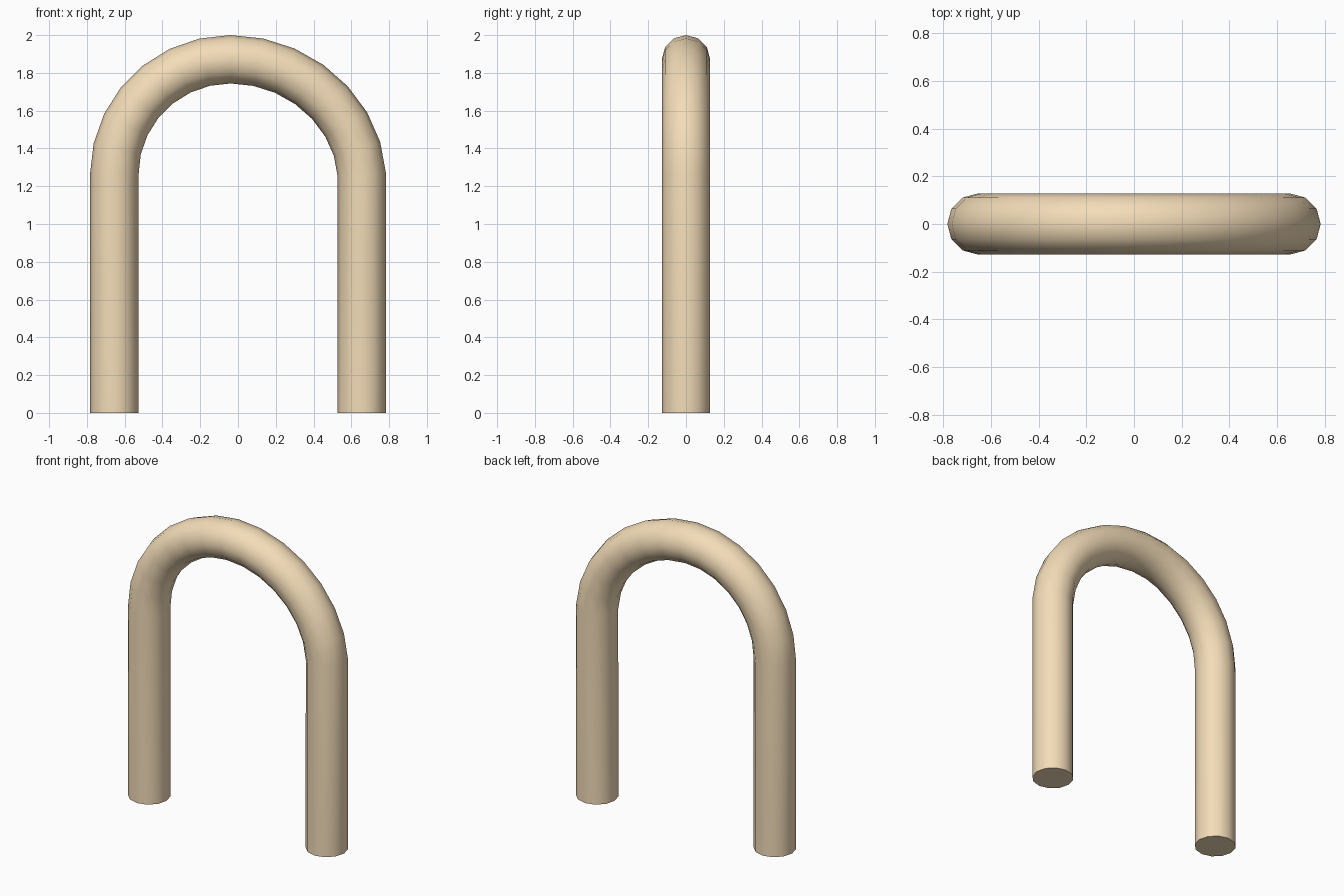
import bpy, bmesh
from math import sin, cos, pi
from mathutils import Vector

if "Cube" in bpy.data.objects:
    bpy.data.objects.remove(bpy.data.objects["Cube"])

R, SIDES, STEPS = 0.128, 12, 7
LEG_X, SPRING_Z, RISE, APEX_X = 0.655, 1.262, 0.61, -0.04

# Centre line: left leg, left quarter arc, slightly longer right quarter arc, right leg
path = [Vector((-LEG_X, 0, 0))]
for k in range(2 * STEPS + 1):
    a = pi / 2 * k / STEPS
    c = cos(a)
    if c >= 0:
        x = APEX_X - (LEG_X + APEX_X) * c
    else:
        x = APEX_X - (LEG_X - APEX_X) * c + 0.017 * sin(2 * a)
    path.append(Vector((x, 0, SPRING_Z + RISE * sin(a))))
path.append(Vector((LEG_X, 0, 0)))

# Sweep a twelve-sided ring along the centre line
bm = bmesh.new()
rings = []
for i, p in enumerate(path):
    before = (p - path[i - 1]).normalized() if i else Vector((0, 0, 1))
    after = (path[i + 1] - p).normalized() if i < len(path) - 1 else Vector((0, 0, -1))
    t = (before + after).normalized()
    side = Vector((-t.z, 0, t.x))
    rings.append([bm.verts.new(p + R * (cos(2 * pi * j / SIDES) * side
                                        + sin(2 * pi * j / SIDES) * Vector((0, 1, 0))))
                  for j in range(SIDES)])
for a, b in zip(rings, rings[1:]):
    for j in range(SIDES):
        n = (j + 1) % SIDES
        bm.faces.new((a[j], a[n], b[n], b[j]))

# Flat end caps
bm.faces.new(rings[0])
bm.faces.new(rings[-1])
bmesh.ops.recalc_face_normals(bm, faces=bm.faces)

mesh = bpy.data.meshes.new("bent_tube")
bm.to_mesh(mesh)
bm.free()
tube = bpy.data.objects.new("bent_tube", mesh)
bpy.context.collection.objects.link(tube)

# Smooth tube with crisp cap edges
bpy.context.view_layer.objects.active = tube
tube.select_set(True)
bpy.ops.object.shade_smooth_by_angle(angle=pi / 4)

# Warm tan finish
mat = bpy.data.materials.new("tan")
mat.diffuse_color = (0.9, 0.72, 0.48, 1)
mat.use_nodes = True
mat.node_tree.nodes["Principled BSDF"].inputs["Base Color"].default_value = mat.diffuse_color
mesh.materials.append(mat)
